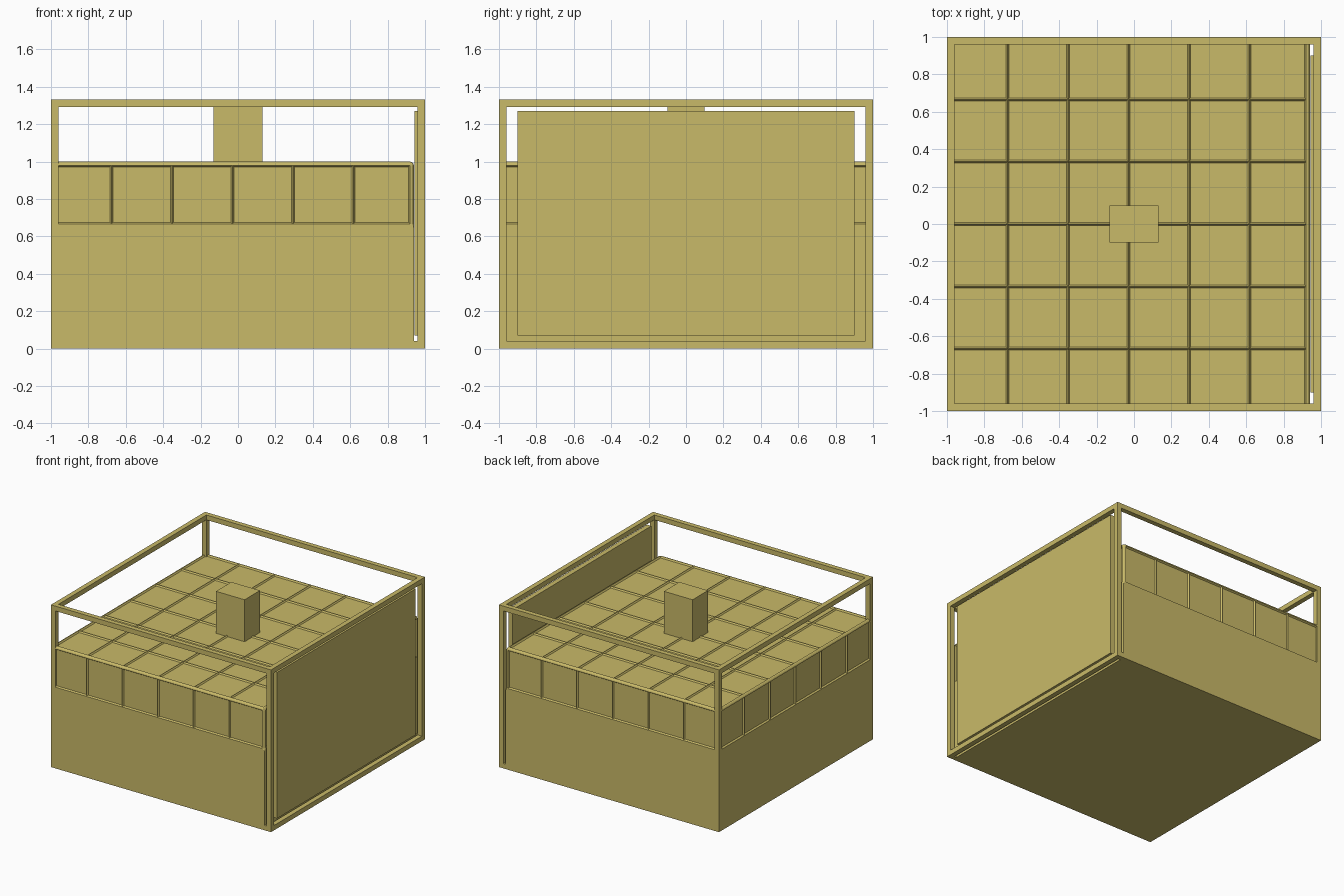
import bpy, bmesh
from mathutils import Vector

if "Cube" in bpy.data.objects:
    bpy.data.objects.remove(bpy.data.objects["Cube"])

mat = bpy.data.materials.new("sand_yellow")
mat.diffuse_color = (0.584, 0.49, 0.14, 1)
mat.use_nodes = True
mat.node_tree.nodes["Principled BSDF"].inputs["Base Color"].default_value = mat.diffuse_color

H = 1.333      # overall height
T = 0.04       # frame bar thickness
X0, X1 = -1.0, 0.94   # main block extent in x
LEDGE = 0.667  # start of the panelled band


def finish(name, bm):
    me = bpy.data.meshes.new(name)
    bm.to_mesh(me)
    bm.free()
    me.materials.append(mat)
    ob = bpy.data.objects.new(name, me)
    bpy.context.collection.objects.link(ob)
    return ob


def box_mesh(lo, hi):
    bm = bmesh.new()
    bmesh.ops.create_cube(bm, size=1)
    lo, hi = Vector(lo), Vector(hi)
    for v in bm.verts:
        v.co = Vector([(lo[i] + hi[i]) / 2 + v.co[i] * (hi[i] - lo[i]) for i in range(3)])
    return bm


def box(name, lo, hi):
    return finish(name, box_mesh(lo, hi))


def cut(bm, co, no):
    bmesh.ops.bisect_plane(bm, geom=bm.verts[:] + bm.edges[:] + bm.faces[:],
                           plane_co=co, plane_no=no, dist=1e-5)


# Main block: plain below, six by six panels above
bm = box_mesh((X0, -1, 0), (X1, 1, 1))
cut(bm, (0, 0, LEDGE), (0, 0, 1))
for i in range(1, 6):
    cut(bm, (X0 + (X1 - X0) * i / 6, 0, 0), (1, 0, 0))
    cut(bm, (0, -1 + i / 3, 0), (0, 1, 0))

# Rounded rim along the top and the upper corners
rim = []
for e in bm.edges:
    if len(e.link_faces) == 2 and min(v.co.z for v in e.verts) > LEDGE - 0.01:
        if e.calc_face_angle(0) > 1:
            rim.append(e)
bmesh.ops.bevel(bm, geom=rim, offset=0.02, segments=3, profile=0.5, affect='EDGES')

# Sunken panels leaving slim raised ribs
bm.normal_update()
panels = [f for f in bm.faces
          if f.calc_center_median().z > LEDGE + 0.05 and f.calc_area() > 0.03]
bmesh.ops.inset_individual(bm, faces=panels, thickness=0.008, depth=-0.012,
                           use_even_offset=True)
bmesh.ops.recalc_face_normals(bm, faces=bm.faces[:])
finish("panelled_block", bm)

# Open frame: bars on all twelve edges
for a, sa in (("left", -1), ("right", 1)):
    xa = sorted((sa, sa * (1 - T)))
    for b, sb in (("front", -1), ("back", 1)):
        yb = sorted((sb, sb * (1 - T)))
        box(f"post_{a}_{b}", (xa[0], yb[0], 0), (xa[1], yb[1], H))
for level, z in (("bottom", 0), ("top", H - T)):
    for name, s in (("left", -1), ("right", 1)):
        x = sorted((s, s * (1 - T)))
        box(f"{level}_rail_{name}", (x[0], -1 + T, z), (x[1], 1 - T, z + T))
    for name, s in (("front", -1), ("back", 1)):
        y = sorted((s, s * (1 - T)))
        box(f"{level}_rail_{name}", (-1 + T, y[0], z), (1 - T, y[1], z + T))

# Side panel held inside the right frame
box("side_panel", (0.945, -0.9, 0.07), (0.985, 0.9, 1.27))

# Block standing on the top
box("top_block", (-0.13, -0.1, 0.98), (0.13, 0.1, H))
